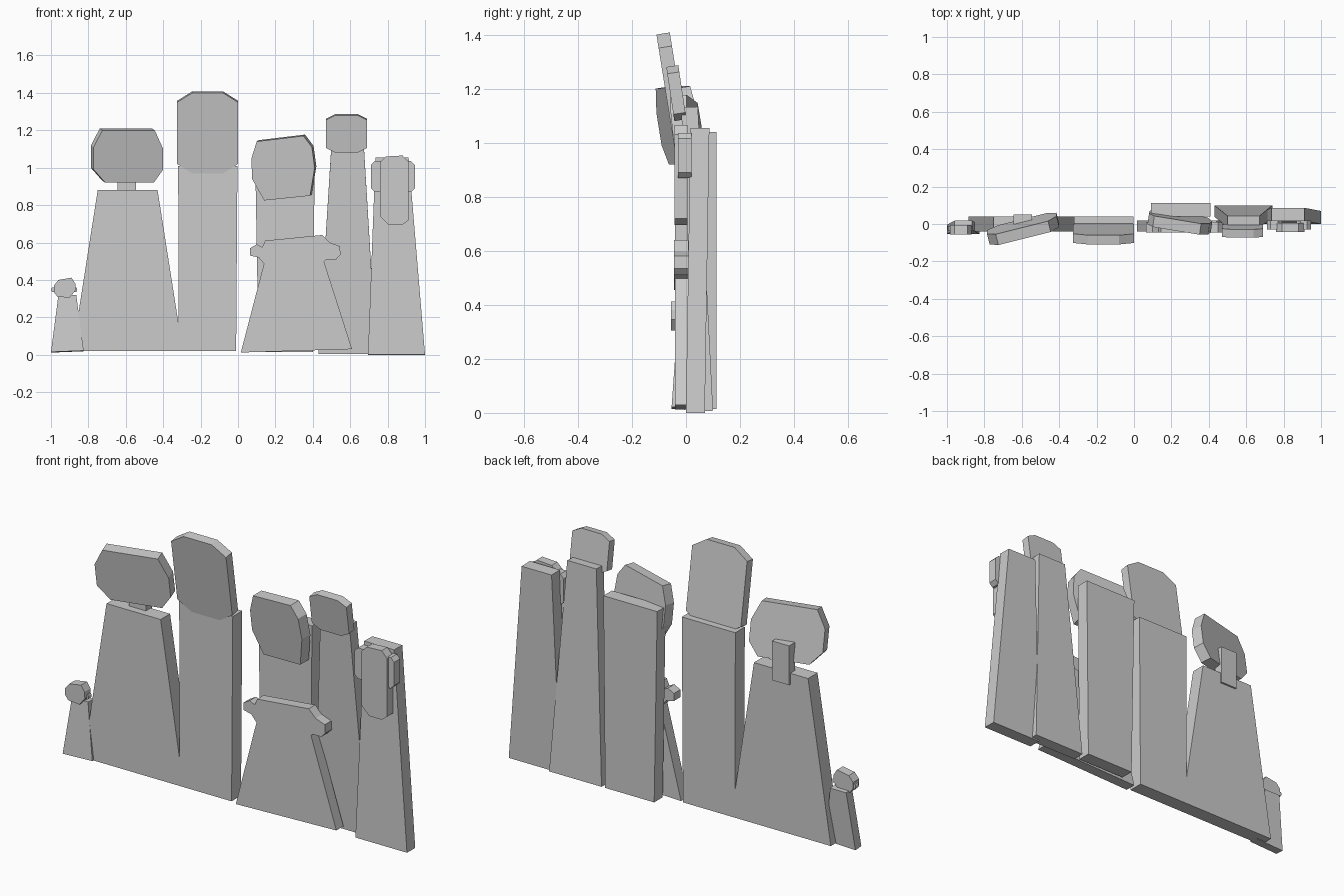
import bpy
from mathutils import Vector


def slab(name, profile, front, thick, lean=0.0, yaw=0.0):
    """Flat plank from a front (x, z) outline. 'front' is the y of the front face
    at the outline's centre; lean and yaw are its slopes along z and x."""
    xs, zs = [p[0] for p in profile], [p[1] for p in profile]
    xc, zc = (min(xs) + max(xs)) / 2, (min(zs) + max(zs)) / 2
    depth = Vector((-yaw, 1, -lean)).normalized() * thick
    face = [Vector((x, front + lean * (z - zc) + yaw * (x - xc), z)) for x, z in profile]
    n = len(face)
    faces = [tuple(range(n)), tuple(range(2 * n - 1, n - 1, -1))]
    faces += [(i, i + n, (i + 1) % n + n, (i + 1) % n) for i in range(n)]
    # outlines may run either way round: make them counter-clockwise from the front
    area = sum(profile[i][0] * profile[(i + 1) % n][1] - profile[(i + 1) % n][0] * profile[i][1]
               for i in range(n))
    if area < 0:
        faces = [f[::-1] for f in faces]
    mesh = bpy.data.meshes.new(name)
    mesh.from_pydata(face + [v + depth for v in face], [], faces)
    obj = bpy.data.objects.new(name, mesh)
    bpy.context.collection.objects.link(obj)
    return obj


def taper(x0, x1, z0, x2, x3, z1):
    """Trapezoid: bottom edge x0..x1 at z0, top edge x2..x3 at z1."""
    return [(x0, z0), (x1, z0), (x3, z1), (x2, z1)]


def octagon(x0, x1, z0, z1, cx, cz):
    """Rectangle with cut corners."""
    return [(x0 + cx, z0), (x1 - cx, z0), (x1, z0 + cz), (x1, z1 - cz),
            (x1 - cx, z1), (x0 + cx, z1), (x0, z1 - cz), (x0, z0 + cz)]


# Smallest figure, far left
slab("small_body", [(-1.0, 0.015), (-0.825, 0.022), (-0.865, 0.32), (-0.96, 0.32)],
     -0.043, 0.05, lean=0.07)
slab("small_head", [(-0.965, 0.31), (-0.90, 0.305), (-0.868, 0.345), (-0.87, 0.38),
                    (-0.89, 0.412), (-0.96, 0.40), (-0.985, 0.37), (-0.985, 0.335)],
     -0.055, 0.05)
for side, x in (("left", -0.987), ("right", -0.872)):
    slab("small_ear_" + side, octagon(x - 0.01, x + 0.012, 0.335, 0.36, 0.004, 0.006), -0.035, 0.025)

# Joined pair on the left: flared body and straight body
slab("pair_body", [(-0.885, 0.02), (-0.01, 0.02), (-0.003, 1.01), (-0.32, 1.01),
                   (-0.317, 0.16), (-0.43, 0.88), (-0.75, 0.88)], -0.04, 0.08)
slab("flared_neck", taper(-0.645, -0.545, 0.82, -0.645, -0.545, 1.03), 0.0, 0.05)
slab("flared_head", [(-0.71, 0.92), (-0.45, 0.92), (-0.40, 0.99), (-0.40, 1.10), (-0.445, 1.20),
                     (-0.725, 1.20), (-0.772, 1.11), (-0.772, 0.99)],
     -0.055, 0.06, lean=-0.16, yaw=0.25)
slab("straight_head", octagon(-0.325, 0.0, 0.97, 1.40, 0.08, 0.05), -0.075, 0.05, lean=-0.16)

# Middle figure: back plank, skirt, folded arms and head
slab("middle_back", taper(0.11, 0.40, 0.015, 0.092, 0.41, 1.04), 0.04, 0.072)
slab("middle_skirt", [(0.015, 0.012), (0.61, 0.03), (0.44, 0.56), (0.15, 0.53)], -0.04, 0.06)
slab("middle_arms", [(0.065, 0.53), (0.11, 0.52), (0.165, 0.455), (0.45, 0.49), (0.475, 0.51),
                     (0.525, 0.51), (0.548, 0.535), (0.545, 0.58), (0.49, 0.60), (0.45, 0.64),
                     (0.145, 0.61), (0.13, 0.575), (0.10, 0.59), (0.065, 0.57)], -0.045, 0.055)
slab("middle_head", [(0.14, 0.825), (0.385, 0.85), (0.41, 1.0), (0.395, 1.11), (0.35, 1.17),
                     (0.10, 1.14), (0.072, 1.05), (0.075, 0.94)],
     -0.02, 0.06, lean=-0.12, yaw=-0.15)

# Tall narrow figure
slab("narrow_body", taper(0.43, 0.74, 0.005, 0.50, 0.672, 1.13), 0.01, 0.062, lean=-0.05)
slab("narrow_head", octagon(0.47, 0.69, 1.08, 1.28, 0.05, 0.025), -0.058, 0.045, lean=-0.15)

# Bearded figure, far right
slab("bearded_body", taper(0.695, 1.0, 0.0, 0.735, 0.912, 1.055), 0.008, 0.07, lean=0.016)
slab("bearded_face", [(0.76, 0.74), (0.805, 0.695), (0.88, 0.695), (0.912, 0.72), (0.912, 1.03),
                      (0.88, 1.065), (0.79, 1.06), (0.76, 1.03)], -0.042, 0.048)
for side, x0, x1 in (("left", 0.71, 0.79), ("right", 0.87, 0.945)):
    slab("bearded_hair_" + side, octagon(x0, x1, 0.87, 1.035, 0.02, 0.02), -0.03, 0.05)
